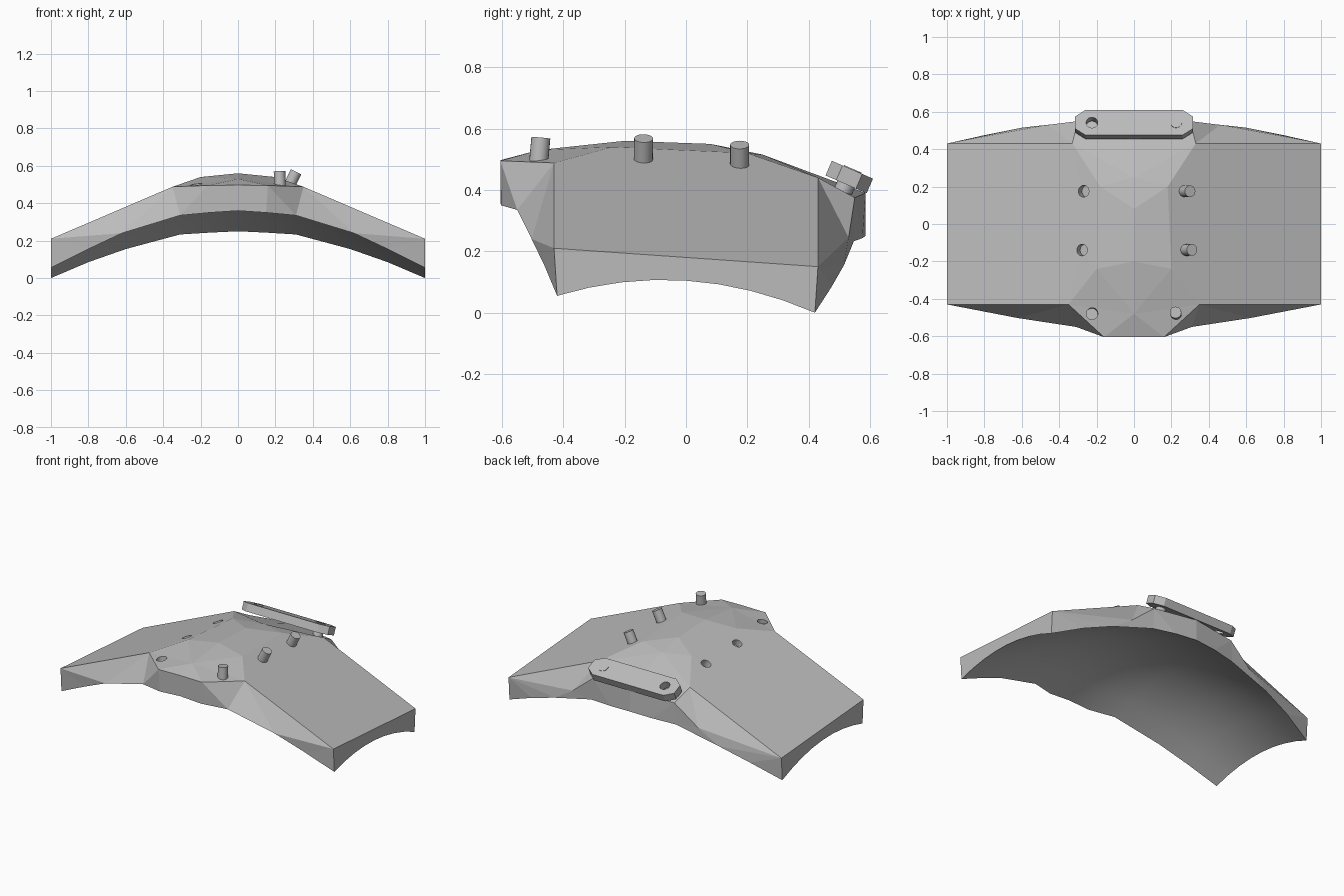
import bpy, bmesh
from mathutils import Vector, Matrix

cube = bpy.data.objects.get("Cube")
if cube:
    bpy.data.objects.remove(cube)

grey = bpy.data.materials.new("plain grey")
grey.use_nodes = True
grey.diffuse_color = (0.5, 0.5, 0.5, 1)
grey.node_tree.nodes["Principled BSDF"].inputs["Base Color"].default_value = (0.5, 0.5, 0.5, 1)


def finish(bm, name):
    bmesh.ops.recalc_face_normals(bm, faces=bm.faces)
    mesh = bpy.data.meshes.new(name)
    bm.to_mesh(mesh)
    bm.free()
    mesh.materials.append(grey)
    ob = bpy.data.objects.new(name, mesh)
    bpy.context.collection.objects.link(ob)
    for other in bpy.context.selected_objects:
        other.select_set(False)
    ob.select_set(True)
    bpy.context.view_layer.objects.active = ob
    bpy.ops.object.shade_smooth_by_angle(angle=0.5)
    return ob


def flatten(ob, lowest):
    """Flat shading on every face that does not look down past the limit."""
    for poly in ob.data.polygons:
        if poly.normal.z > lowest:
            poly.use_smooth = False


def cylinder(name, end_a, end_b, radius=0.031):
    a, b = Vector(end_a), Vector(end_b)
    bm = bmesh.new()
    turn = (b - a).to_track_quat('Z', 'Y').to_matrix().to_4x4()
    bmesh.ops.create_cone(bm, cap_ends=True, segments=20, radius1=radius, radius2=radius,
                          depth=(b - a).length, matrix=Matrix.Translation((a + b) / 2) @ turn)
    return finish(bm, name)


def drill(target, cutter):
    cutter.hide_render = True
    cutter.hide_viewport = True
    mod = target.modifiers.new("hole", 'BOOLEAN')
    mod.operation = 'DIFFERENCE'
    mod.solver = 'EXACT'
    mod.object = cutter


# Body: corners of the upper skin on the left half
front = [(0, -.605, .497), (.16, -.605, .495), (.35, -.43, .488), (1, -.43, .21)]
back = [(0, .585, .39), (.3, .55, .375), (.33, .43, .44), (1, .43, .15)]
crest = (0, -.48, .53)
mid_in, mid_out = (0, -.2, .56), (.2, -.24, .54)
rear_in, rear_out = (0, .08, .55), (.18, .2, .52)
ridge_end = (0, .25, .515)

# Lower rims, from the middle to the tip
rim_front = [(0, -.605, .36), (.15, -.603, .35), (.31, -.55, .335),
             (.62, -.503, .24), (.8, -.462, .155), (1, -.42, .055)]
rim_back = [(0, .585, .25), (.15, .575, .243), (.31, .547, .233),
            (.6, .515, .155), (.8, .475, .085), (1, .42, 0)]

bm = bmesh.new()


def face(*points):
    for side in (1, -1):
        bm.faces.new([bm.verts.new((side * x, y, z)) for x, y, z in points])


# Upper skin
face(front[0], front[1], crest)
face(front[1], front[2], crest)
face(crest, front[2], mid_out)
face(crest, mid_out, mid_in)
face(mid_in, mid_out, rear_out, rear_in)
face(rear_in, rear_out, ridge_end)
face(ridge_end, rear_out, back[2])
face(ridge_end, back[2], back[1], back[0])
face(front[2], front[3], back[3], back[2], rear_out, mid_out)

# Front and back walls
for top, rim in ((front, rim_front), (back, rim_back)):
    face(top[0], top[1], rim[1], rim[0])
    face(top[1], rim[2], rim[1])
    for a, b in zip(rim[3:], rim[4:]):
        face(top[3], b, a)

# Front shoulder
face(front[1], front[2], rim_front[2])
face(front[2], rim_front[3], rim_front[2])
face(front[2], front[3], rim_front[3])

# Back shoulder bulges out to one extra corner
bulge = (.46, .53, .245)
face(back[1], back[2], bulge)
face(back[1], bulge, rim_back[2])
face(bulge, rim_back[3], rim_back[2])
face(back[2], back[3], bulge)
face(back[3], rim_back[3], bulge)

# Arched underside
ROWS = 8


def arch(a, b):
    a, b = Vector(a), Vector(b)
    lift = .16 - .083 * a.x
    return [a.lerp(b, j / ROWS) + Vector((0, 0, lift * (1 - (2 * j / ROWS - 1) ** 2)))
            for j in range(ROWS + 1)]


arches = [arch(a, b) for a, b in zip(rim_front, rim_back)]
for c, d in zip(arches, arches[1:]):
    for j in range(ROWS):
        face(c[j], d[j], d[j + 1], c[j + 1])

# End faces
face(front[3], *arches[-1], back[3])
bmesh.ops.remove_doubles(bm, verts=bm.verts, dist=0.0005)
body = finish(bm, "body_plate")
flatten(body, -.35)

# Pegs on the left, matching blind holes on the right
pegs = [("front", (.225, -.482, .47), (.222, -.473, .57)),
        ("middle", (.26, -.14, .463), (.31, -.138, .568)),
        ("rear", (.25, .175, .442), (.3, .175, .547))]
for name, base, tip in pegs:
    cylinder(name + "_peg", base, tip)
    a, b = (Vector((-p[0], p[1], p[2])) for p in (base, tip))
    drill(body, cylinder(name + "_hole_cutter", a, b.lerp(a, -.3)))

# Tilted latch bar with clipped corners
tilt = Matrix.Translation((0, .532, .442)) @ Matrix.Rotation(-.41, 4, 'X')
outline = [(.26, -.073), (.315, -.035), (.315, .035), (.26, .073)]
outline += [(-x, y) for x, y in reversed(outline)]
bm = bmesh.new()
base = bm.faces.new([bm.verts.new((x, y, -.026)) for x, y in outline])
lid = bmesh.ops.extrude_face_region(bm, geom=[base])
bmesh.ops.translate(bm, verts=[v for v in lid["geom"] if isinstance(v, bmesh.types.BMVert)],
                    vec=(0, 0, .052))
bmesh.ops.transform(bm, matrix=tilt, verts=bm.verts)
bar = finish(bm, "latch_bar")
flatten(bar, -2)

# Latch peg through the bar and the open hole at its other end
cylinder("latch_peg", tilt @ Vector((.225, 0, -.09)), tilt @ Vector((.225, 0, .029)))
drill(bar, cylinder("latch_hole_cutter", tilt @ Vector((-.225, 0, -.06)),
                    tilt @ Vector((-.225, 0, .06))))
